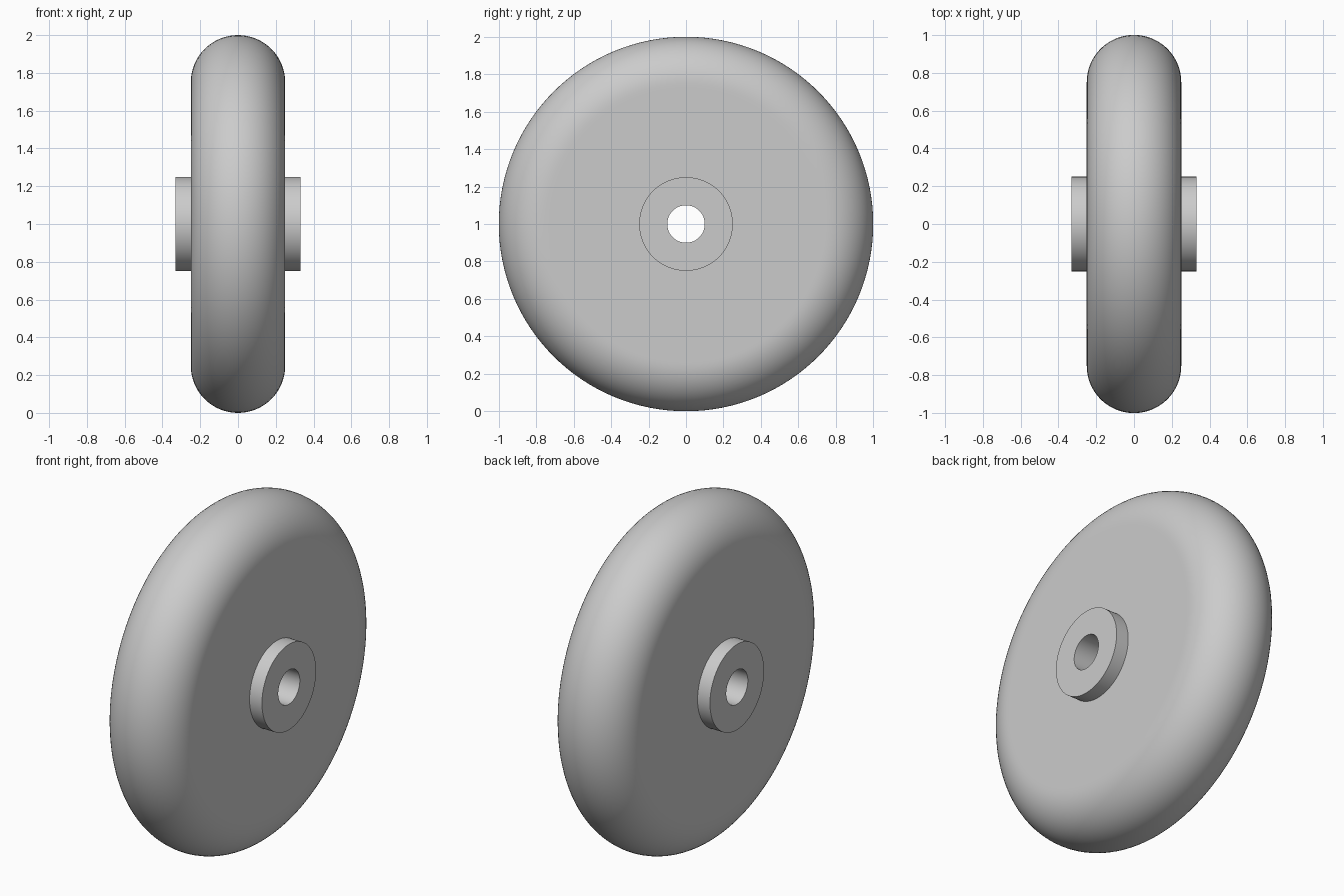
import bpy
import bmesh
from math import cos, sin, pi, radians
from mathutils import Vector

cube = bpy.data.objects.get("Cube")
if cube:
    bpy.data.objects.remove(cube, do_unlink=True)

# Main dimensions
RADIUS = 1.0
HALF_WIDTH = 0.25
HUB_RADIUS = 0.25
HUB_HALF_WIDTH = 0.33
BORE_RADIUS = 0.1
SEGMENTS = 128
ARC_STEPS = 32

# Plain grey material
grey = bpy.data.materials.new("light_grey")
grey.use_nodes = True
colour = (0.6, 0.6, 0.6, 1)
grey.diffuse_color = colour
grey.node_tree.nodes["Principled BSDF"].inputs["Base Color"].default_value = colour

# Cross-section as (x, radius): bore, hub, flat side, rounded tread, and back
rim = RADIUS - HALF_WIDTH
side = [(HUB_HALF_WIDTH, BORE_RADIUS), (HUB_HALF_WIDTH, HUB_RADIUS),
        (HALF_WIDTH, HUB_RADIUS), (HALF_WIDTH, rim - 0.02)]
tread = [(HALF_WIDTH * cos(pi * i / ARC_STEPS), rim + HALF_WIDTH * sin(pi * i / ARC_STEPS))
         for i in range(ARC_STEPS + 1)]
profile = side + tread + [(-x, r) for x, r in reversed(side)]

# Revolve the closed cross-section around the axle
bm = bmesh.new()
verts = [bm.verts.new((x, 0, r)) for x, r in profile]
edges = [bm.edges.new((v, verts[(i + 1) % len(verts)])) for i, v in enumerate(verts)]
bmesh.ops.spin(bm, geom=verts + edges, cent=(0, 0, 0), axis=(1, 0, 0),
               angle=2 * pi, steps=SEGMENTS, use_duplicate=False)
bmesh.ops.remove_doubles(bm, verts=bm.verts[:], dist=0.0005)
bmesh.ops.recalc_face_normals(bm, faces=bm.faces[:])
bmesh.ops.translate(bm, verts=bm.verts[:], vec=Vector((0, 0, RADIUS)))

mesh = bpy.data.meshes.new("wheel_with_hub")
bm.to_mesh(mesh)
bm.free()
mesh.materials.append(grey)
wheel = bpy.data.objects.new("wheel_with_hub", mesh)
bpy.context.collection.objects.link(wheel)

# Smooth tread and bore, sharp hub edges
bpy.ops.object.select_all(action="DESELECT")
wheel.select_set(True)
bpy.context.view_layer.objects.active = wheel
bpy.ops.object.shade_smooth_by_angle(angle=radians(30))
